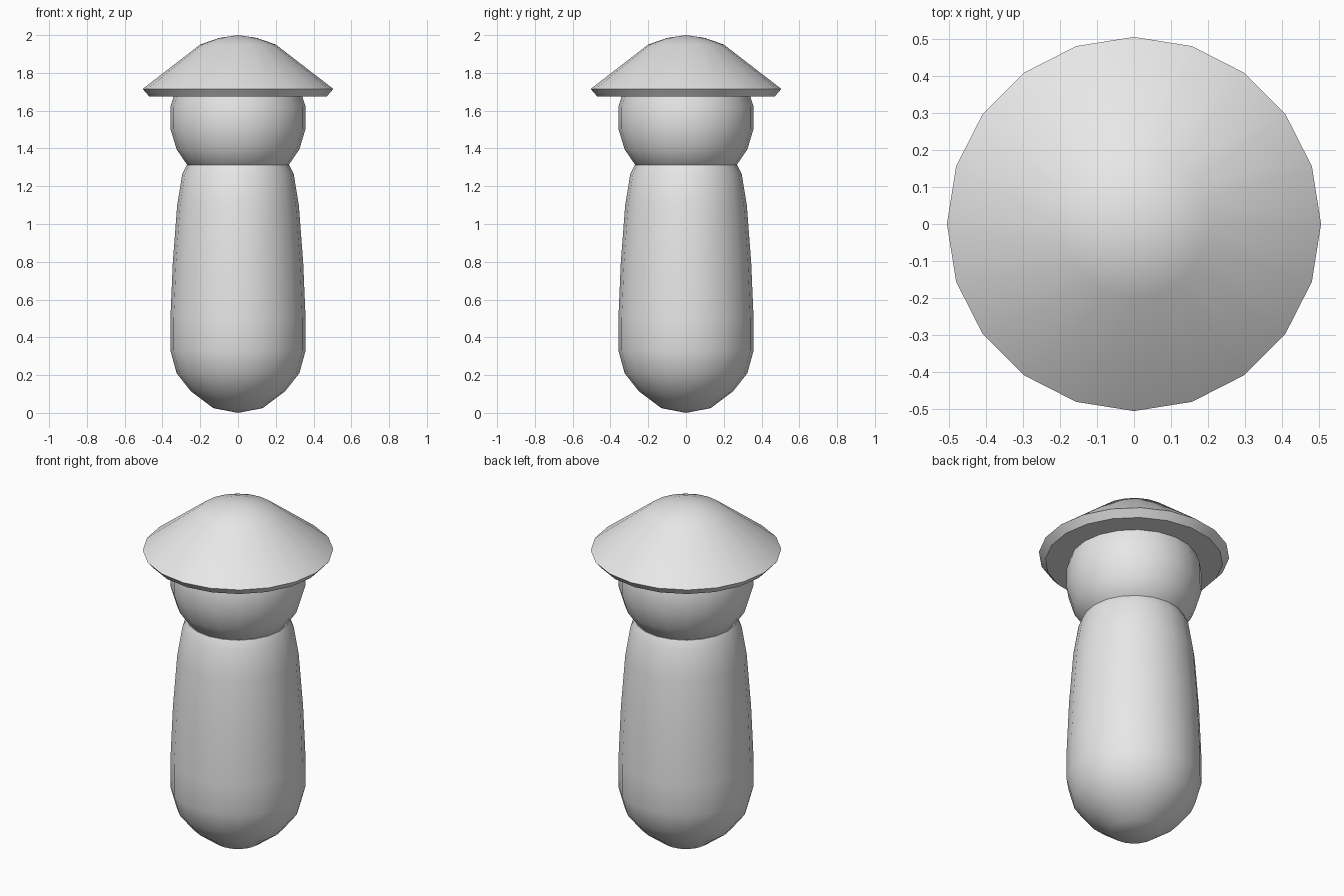
import bpy
import bmesh
import math

SIDES = 20

if "Cube" in bpy.data.objects:
    bpy.data.objects.remove(bpy.data.objects["Cube"], do_unlink=True)

# Single plain grey surface
grey = bpy.data.materials.new("plain_grey")
grey.use_nodes = True
grey.diffuse_color = (0.8, 0.8, 0.8, 1)
grey.node_tree.nodes["Principled BSDF"].inputs["Base Color"].default_value = grey.diffuse_color


def lathe(name, profile):
    """Spin a (radius, height) profile around the z axis."""
    bm = bmesh.new()
    verts = [bm.verts.new((r, 0, z)) for r, z in profile]
    edges = [bm.edges.new(pair) for pair in zip(verts, verts[1:])]
    bmesh.ops.spin(bm, geom=verts + edges, cent=(0, 0, 0), axis=(0, 0, 1),
                   angle=math.tau, steps=SIDES, use_merge=False)
    bmesh.ops.remove_doubles(bm, verts=bm.verts, dist=0.0005)
    bmesh.ops.recalc_face_normals(bm, faces=bm.faces)
    mesh = bpy.data.meshes.new(name)
    bm.to_mesh(mesh)
    bm.free()
    mesh.materials.append(grey)
    obj = bpy.data.objects.new(name, mesh)
    bpy.context.collection.objects.link(obj)
    bpy.ops.object.select_all(action="DESELECT")
    obj.select_set(True)
    bpy.context.view_layer.objects.active = obj
    bpy.ops.object.shade_smooth_by_angle(angle=math.radians(35))
    return obj


# Tapered body with a rounded base
lathe("body", [(0, 0), (0.13, 0.025), (0.25, 0.115), (0.325, 0.21),
               (0.358, 0.33), (0.358, 0.5), (0.345, 0.8), (0.322, 1.1),
               (0.295, 1.265), (0.272, 1.312), (0, 1.35)])

# Round head resting in the neck
lathe("head", [(0, 1.24), (0.15, 1.25), (0.262, 1.303), (0.325, 1.395),
               (0.358, 1.505), (0.358, 1.62), (0.325, 1.725), (0, 1.75)])

# Conical hat with a bevelled rim and flat underside
lathe("hat", [(0, 1.675), (0.47, 1.675), (0.505, 1.715), (0.2, 1.95),
              (0.1, 1.985), (0, 2.0)])
